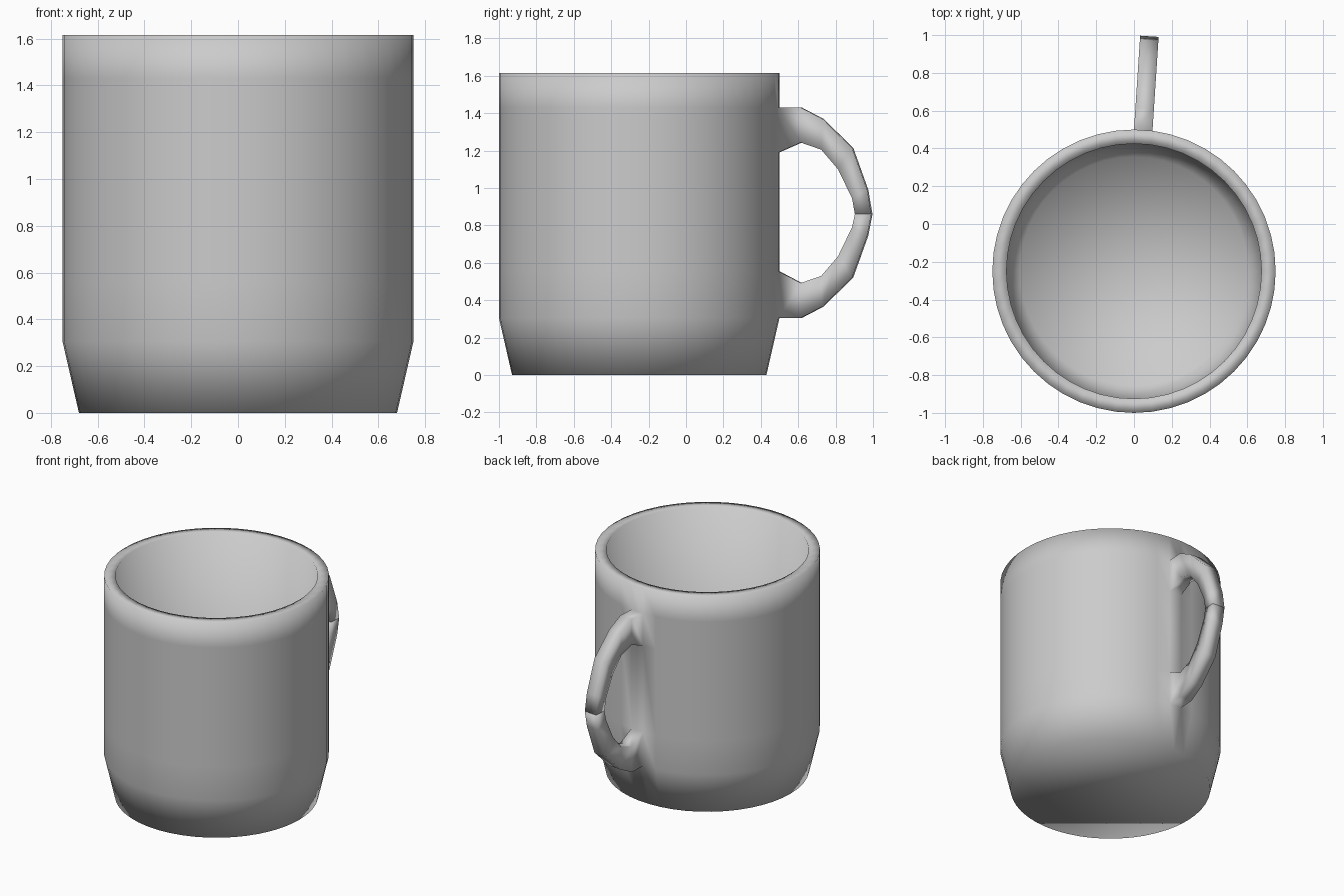
import bpy, bmesh
from math import sin, cos, pi
from mathutils import Vector

if "Cube" in bpy.data.objects:
    bpy.data.objects.remove(bpy.data.objects["Cube"])

SEG = 48
CY = -0.25
bm = bmesh.new()


def ring(r, z):
    # vertex 0 sits at the back (+y); vertices run clockwise seen from above
    return [bm.verts.new((r * sin(2 * pi * i / SEG), CY + r * cos(2 * pi * i / SEG), z))
            for i in range(SEG)]


# Lathe profile: outer wall upwards, over the rim, down the inner wall
profile = [(0.68, 0.0), (0.75, 0.305), (0.75, 0.555), (0.75, 1.19), (0.75, 1.43),
           (0.75, 1.615), (0.675, 1.615), (0.675, 0.31), (0.605, 0.075)]
rings = [ring(r, z) for r, z in profile]
HOLES = (1, 3)  # bands whose first face opens into the handle
for k in range(len(rings) - 1):
    a, b = rings[k], rings[k + 1]
    for i in range(SEG):
        if i == 0 and k in HOLES:
            continue
        j = (i + 1) % SEG
        bm.faces.new((a[i], a[j], b[j], b[i]))

# Underside and inner floor
bm.faces.new(rings[0])
centre = bm.verts.new((0, CY, 0.075))
for i in range(SEG):
    bm.faces.new((rings[-1][i], rings[-1][(i + 1) % SEG], centre))

# Handle: two arms extruded from the wall, meeting at mid height
# each station: outer (y, z), inner (y, z)
upper = [((0.62, 1.43), (0.62, 1.243)), ((0.735, 1.37), (0.73, 1.205)),
         ((0.895, 1.215), (0.82, 1.10)), ((0.976, 0.99), (0.895, 0.945)),
         ((0.998, 0.862), (0.91, 0.862))]
lower = [((y1, 1.735 - z1 if z1 > 0.9 else 0.86), (y2, 1.735 - z2 if z2 > 0.9 else 0.86))
         for (y1, z1), (y2, z2) in upper]
out = Vector((sin(pi / SEG), cos(pi / SEG), 0))
corners = [rings[1][0].co.copy(), rings[1][1].co.copy()]


def point(c, y, z):
    p = corners[c] + out * (y - 0.5)
    return bm.verts.new((p.x, p.y, z))


def arm(root, stations):
    prev = root
    for o, n in stations:
        cur = [point(0, *o), point(1, *o), point(1, *n), point(0, *n)]
        for i in range(4):
            j = (i + 1) % 4
            bm.faces.new((prev[i], prev[j], cur[j], cur[i]))
        prev = cur
    bm.faces.new(prev)


arm([rings[4][0], rings[4][1], rings[3][1], rings[3][0]], upper)
arm([rings[1][0], rings[1][1], rings[2][1], rings[2][0]], lower)

bmesh.ops.recalc_face_normals(bm, faces=bm.faces)
for f in bm.faces:
    f.smooth = True
mesh = bpy.data.meshes.new("mug")
bm.to_mesh(mesh)
bm.free()
bpy.context.collection.objects.link(bpy.data.objects.new("mug", mesh))
